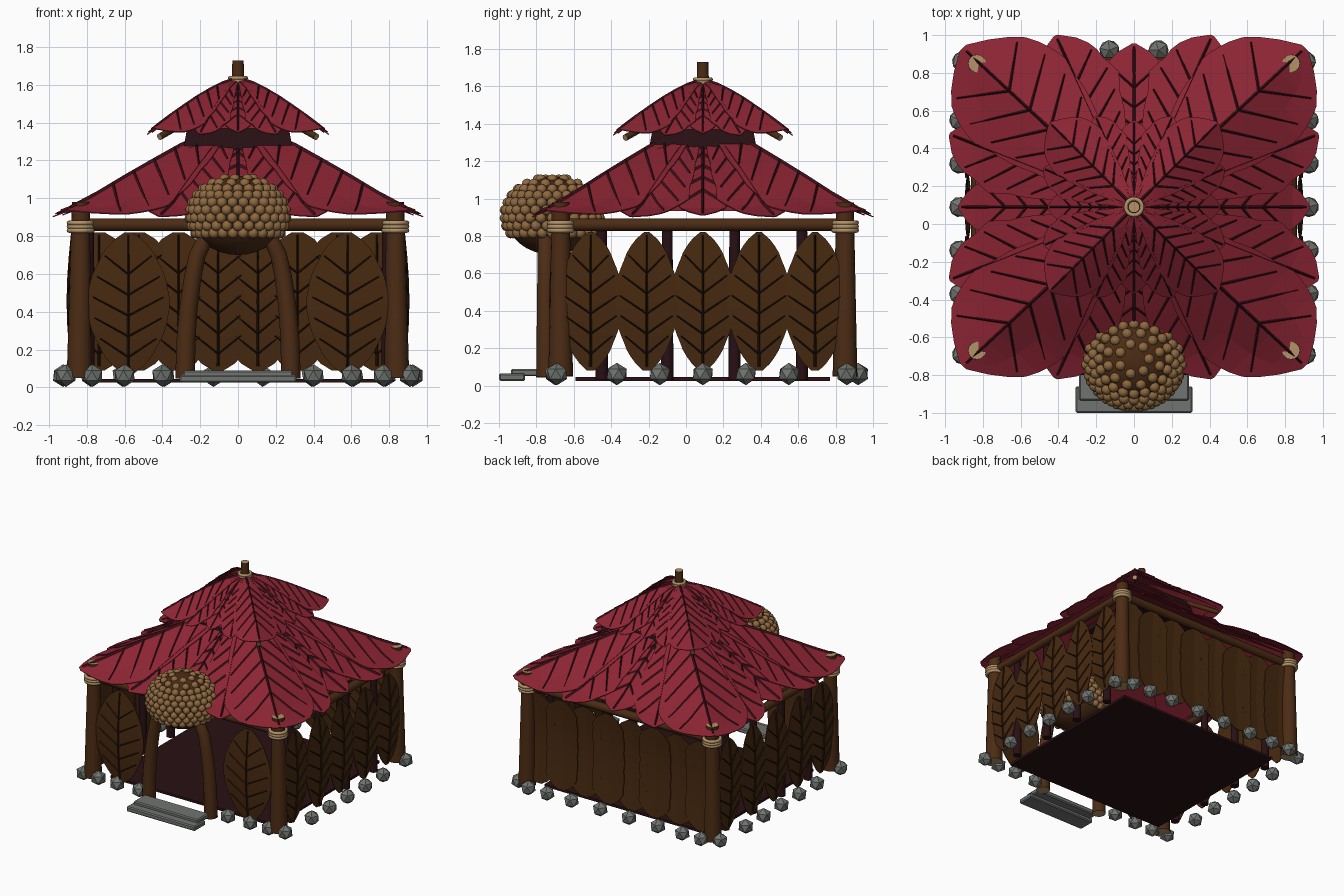
import bpy, bmesh, math
from mathutils import Vector, Matrix

if "Cube" in bpy.data.objects:
    bpy.data.objects.remove(bpy.data.objects["Cube"])

CY = 0.09  # hut centre in y


def mat(name, r, g, b):
    m = bpy.data.materials.new(name)
    m.diffuse_color = (r, g, b, 1)
    m.use_nodes = True
    m.node_tree.nodes["Principled BSDF"].inputs["Base Color"].default_value = m.diffuse_color
    return m


RED = mat("roof red", 0.26, 0.018, 0.033)
RED_VEIN = mat("roof vein", 0.05, 0.005, 0.009)
BROWN = mat("wall leaf brown", 0.062, 0.022, 0.005)
BROWN_VEIN = mat("wall vein", 0.022, 0.008, 0.002)
WOOD = mat("post wood", 0.072, 0.025, 0.007)
TAN = mat("rope tan", 0.45, 0.29, 0.14)
BEAD = mat("bead tan", 0.27, 0.14, 0.05)
STONE = mat("stone grey", 0.16, 0.175, 0.16)
DARK = mat("dark maroon", 0.021, 0.005, 0.007)


def finish(name, bm, mats, smooth=None):
    me = bpy.data.meshes.new(name)
    bm.to_mesh(me)
    bm.free()
    ob = bpy.data.objects.new(name, me)
    bpy.context.collection.objects.link(ob)
    for m in mats:
        me.materials.append(m)
    if smooth:
        bpy.ops.object.select_all(action='DESELECT')
        ob.select_set(True)
        bpy.context.view_layer.objects.active = ob
        bpy.ops.object.shade_smooth_by_angle(angle=math.radians(smooth))
    return ob


def interp(keys, x):
    for (a, p), (b, q) in zip(keys, keys[1:]):
        if x <= b:
            return p + (q - p) * (x - a) / (b - a)
    return keys[-1][1]


def rod(bm, p, q, r1, r2, sides=16):
    """Tapered rod; end caps get material 1."""
    p, q = Vector(p), Vector(q)
    d = q - p
    M = Matrix.Translation((p + q) / 2) @ d.to_track_quat('Z', 'Y').to_matrix().to_4x4()
    vs = bmesh.ops.create_cone(bm, cap_ends=True, segments=sides, radius1=r1, radius2=r2,
                               depth=d.length, matrix=M)['verts']
    for f in {f for v in vs for f in v.link_faces}:
        f.material_index = 1 if len(f.verts) == sides else 0


def ring(bm, c, R, r, n=20, k=8):
    g = [[bm.verts.new((c[0] + (R + r * math.cos(b)) * math.cos(a), c[1] + (R + r * math.cos(b)) * math.sin(a),
                        c[2] + r * math.sin(b))) for b in [j * math.tau / k for j in range(k)]]
         for a in [i * math.tau / n for i in range(n)]]
    for i in range(n):
        for j in range(k):
            i2, j2 = (i + 1) % n, (j + 1) % k
            bm.faces.new((g[i][j], g[i2][j], g[i2][j2], g[i][j2]))


def box(bm, x0, x1, y0, y1, z0, z1):
    M = Matrix.Translation(((x0 + x1) / 2, (y0 + y1) / 2, (z0 + z1) / 2)) @ Matrix.Diagonal((x1 - x0, y1 - y0, z1 - z0, 1))
    bmesh.ops.create_cube(bm, size=1, matrix=M)


def vein(bm, place, a, b, hw, h):
    """Raised ridge between two leaf-plane points."""
    a, b = Vector(a), Vector(b)
    side = Vector((-(b - a).y, (b - a).x)).normalized()
    rows = []
    for i in range(7):
        t = i / 6
        p, w = a.lerp(b, t), hw * (1 - 0.6 * t)
        rows.append([bm.verts.new(place(*(p + side * k * w), z)) for k, z in ((-1, 0), (0, h), (1, 0))])
    for r, s in zip(rows, rows[1:]):
        for j in (0, 1):
            bm.faces.new((r[j], s[j], s[j + 1], r[j + 1])).material_index = 1


def leaf(bm, L, keys, place, nv=5, hw=0.009, h=0.011, first=0.25):
    """Scalloped leaf blade with midrib and paired side veins."""
    def width(s):
        return interp(keys, s) * (0.97 + 0.05 * abs(math.sin(s * math.pi * nv)))
    rows = [[bm.verts.new(place(i / 20 * L, t * width(i / 20), 0)) for t in (-1, -.5, 0, .5, 1)]
            for i in range(21)]
    for r, s in zip(rows, rows[1:]):
        for j in range(4):
            bm.faces.new((r[j], s[j], s[j + 1], r[j + 1]))
    vein(bm, place, (0.03 * L, 0), (0.98 * L, 0), hw, h)
    for k in range(nv):
        s = first + (0.85 - first) * k / nv
        for sg in (-1, 1):
            e = min(s + 0.13, 0.96)
            vein(bm, place, (s * L, 0), (e * L, sg * 0.85 * width(e)), hw * 0.6, h * 0.8)


# roof tiers: square profile height against distance from centre
LOW = [(0, 1.40), (0.3, 1.26), (0.55, 1.12), (0.75, 1.0), (0.84, 0.945), (1.0, 0.885)]
TOP = [(0, 1.62), (0.1, 1.585), (0.2, 1.53), (0.34, 1.435), (0.5, 1.315)]
CORNER = [(0, .02), (.4, .19), (.65, .265), (.82, .245), (.93, .135), (1, .02)]
MID = [(0, .01), (.4, .13), (.7, .21), (.88, .15), (.96, .08), (1, .01)]


def roof_tier(name, prof, size, ys, lift, vw):
    bm = bmesh.new()
    for q in range(4):
        for ang, L, keys, off in ((0, .93, MID, 0), (23, 1.06, MID, lift), (-23, 1.06, MID, lift),
                                  (45, 1.28, CORNER, 2 * lift)):
            a = math.radians(ang + 90 * q)

            def place(u, v, h):
                x, y = u * math.cos(a) - v * math.sin(a), u * math.sin(a) + v * math.cos(a)
                return (x, CY + y * ys, interp(prof, max(abs(x), abs(y))) + off + h)
            L *= size
            leaf(bm, L, [(s, w * L) for s, w in keys], place, 5, vw, vw * 1.2)
    ob = finish(name, bm, [RED, RED_VEIN])
    sol = ob.modifiers.new("thickness", 'SOLIDIFY')
    sol.thickness, sol.offset = 0.006, 0
    # closed thatch layer under the leaves
    bm = bmesh.new()
    loops = [[bm.verts.new((sx * r * size, CY + sy * r * size * ys, interp(prof, r * size) - 0.012))
              for sx, sy in ((-1, -1), (1, -1), (1, 1), (-1, 1))] for r in (0.02, .2, .3, .45, .55, .75, .84)]
    for r, s in zip(loops, loops[1:]):
        for j in range(4):
            bm.faces.new((r[j], s[j], s[(j + 1) % 4], r[(j + 1) % 4]))
    finish(name + "_thatch", bm, [RED])


roof_tier("lower_roof_leaves", LOW, 1.0, 0.93, 0.01, 0.010)
roof_tier("upper_roof_leaves", TOP, 0.49, 1.0, 0.008, 0.007)

# dark neck between the tiers
bm = bmesh.new()
bmesh.ops.create_cone(bm, cap_ends=True, segments=4, radius1=0.30 * 2 ** .5, radius2=0.26 * 2 ** .5, depth=0.22,
                      matrix=Matrix.Translation((0, CY, 1.31)) @ Matrix.Rotation(math.pi / 4, 4, 'Z'))
finish("roof_neck", bm, [DARK])

# corner posts, beams, upper rafters, finial and rope bindings
posts, beams, ropes = bmesh.new(), bmesh.new(), bmesh.new()
for sx in (-1, 1):
    for sy in (-1, 1):
        x, y = 0.84 * sx, CY + 0.76 * sy
        rod(posts, (x, y, 0.05), (x * 0.99, y, 0.98), 0.066, 0.047)
        for z in (0.83, 0.85, 0.87):
            ring(ropes, (x * 0.99, y, z), 0.062, 0.013)
        rod(beams, (0, CY, 1.56), (0.415 * sx, CY + 0.415 * sy, 1.325), 0.02, 0.018, 10)
    rod(beams, (0.83 * sx, CY - 0.76, 0.86), (0.83 * sx, CY + 0.76, 0.86), 0.033, 0.033, 12)
    rod(beams, (-0.83, CY + 0.76 * sx, 0.86), (0.83, CY + 0.76 * sx, 0.86), 0.033, 0.033, 12)
rod(beams, (0, CY, 1.5), (0, CY, 1.73), 0.035, 0.03)
for z in (1.62, 1.637):
    ring(ropes, (0, CY, z), 0.043, 0.011)
finish("corner_posts", posts, [WOOD, TAN], 40)
finish("beams_and_finial", beams, [WOOD, TAN], 40)
finish("rope_bindings", ropes, [TAN], 60)

# wall leaves
WALL = [(0, .02), (.06, .065), (.18, .12), (.4, .168), (.6, .168), (.82, .12), (.94, .065), (1, .015)]
BLUNT = [(0, .03), (.06, .10), (.15, .14), (.85, .14), (.94, .10), (1, .03)]


def wall(name, axis, at, out, centres, scale, keys, z0):
    bm = bmesh.new()
    for i, c in enumerate(centres):
        def place(u, v, h):
            d = at + out * (h + 0.025 * math.sin(math.pi * u / 0.75) - 0.25 * abs(v) * 0.3 + 0.005 * (i % 2))
            return (d, c + v, z0 + u) if axis == 'x' else (c + v, d, z0 + u)
        leaf(bm, 0.82 - z0, [(s, w * scale) for s, w in keys], place, 5, 0.006, 0.009, 0.12)
    ob = finish(name, bm, [BROWN, BROWN_VEIN])
    sol = ob.modifiers.new("thickness", 'SOLIDIFY')
    sol.thickness, sol.offset = 0.006, 0


for nm, s in (("left", -1), ("right", 1)):
    wall(nm + "_wall_leaves", 'x', 0.865 * s, s, [CY + 0.3 * k for k in (-2, -1, 0, 1, 2)], 1, WALL, 0.08)
wall("front_wall_leaves", 'y', -0.69, -1, [-0.58, 0.58], 1.28, WALL, 0.07)
wall("back_wall_leaves", 'y', 0.86, -1, [-0.735 + 0.21 * k for k in range(8)], 1, BLUNT, 0.09)

# dark inner wall poles and floor
bm = bmesh.new()
for s in (-1, 1):
    for y in (-0.45, -0.10, 0.26, 0.62):
        rod(bm, (0.79 * s, y, 0.03), (0.79 * s, y, 0.87), 0.033, 0.028, 10)
finish("inner_wall_poles", bm, [DARK, DARK], 40)
bm = bmesh.new()
box(bm, -0.74, 0.74, CY - 0.68, CY + 0.68, 0.025, 0.045)
finish("floor", bm, [DARK])

# ring of low-poly stones
bm = bmesh.new()
spots = [(s * 0.925, CY + 0.23 * k) for s in (-1, 1) for k in (-2, -1, 0, 1, 2)]
spots += [(s * x, 0.92) for s in (-1, 1) for x in (0.13, 0.39, 0.61, 0.78)]
spots += [(s * x, -0.70) for s in (-1, 1) for x in (0.40, 0.60, 0.77)]
spots += [(s * 0.91, y) for s in (-1, 1) for y in (-0.69, 0.86)]
for i, (x, y) in enumerate(spots):
    bmesh.ops.create_icosphere(bm, subdivisions=1, radius=0.06,
                               matrix=Matrix.Translation((x, y, 0.062)) @ Matrix.Rotation(i * 1.3, 4, 'Z'))
finish("foundation_stones", bm, [STONE])

# entrance steps
for nm, dims in (("lower_step", (-0.31, 0.31, -1.0, -0.86, 0.025, 0.065)),
                 ("upper_step", (-0.29, 0.29, -0.935, -0.79, 0.05, 0.09))):
    bm = bmesh.new()
    box(bm, *dims)
    ob = finish(nm, bm, [STONE])
    ob.modifiers.new("edge", 'BEVEL').width = 0.008

# curved door posts
for nm, s in (("left", -1), ("right", 1)):
    bm = bmesh.new()
    path = [(.28, .045), (.275, .25), (.262, .42), (.24, .58), (.215, .70), (.17, .79), (.10, .84)]
    rows = []
    for i, (x, z) in enumerate(path):
        x0, z0 = path[max(i - 1, 0)]
        x1, z1 = path[min(i + 1, len(path) - 1)]
        n = Vector((z1 - z0, 0, x0 - x1)).normalized()
        r = 0.052 - 0.002 * i
        rows.append([bm.verts.new(Vector((s * (x + n.x * r * math.cos(a)), -0.75 + r * math.sin(a),
                                          z + n.z * r * math.cos(a)))) for a in [k * math.tau / 14 for k in range(14)]])
    for r, q in zip(rows, rows[1:]):
        for j in range(14):
            bm.faces.new((r[j], r[(j + 1) % 14], q[(j + 1) % 14], q[j]))
    bm.faces.new(rows[0]).material_index = 1
    bmesh.ops.recalc_face_normals(bm, faces=bm.faces[:])
    finish(nm + "_door_post", bm, [WOOD, TAN], 50)

# beaded dome over the door
C = Vector((0, -0.715, 0.91))
bm = bmesh.new()
bmesh.ops.create_uvsphere(bm, u_segments=28, v_segments=16, radius=1,
                          matrix=Matrix.Translation(C) @ Matrix.Diagonal((0.25, 0.25, 0.21, 1)))
finish("dome_core", bm, [WOOD], 60)
bm = bmesh.new()
for k, (lat, n) in enumerate([(-28, 26), (-16, 26), (-4, 26), (8, 26), (20, 26), (32, 26), (44, 20), (57, 12), (72, 7)]):
    la = math.radians(lat)
    for i in range(n):
        a = (i + 0.5 * (k % 2)) * math.tau / n
        p = C + Vector((0.255 * math.cos(la) * math.cos(a), 0.255 * math.cos(la) * math.sin(a), 0.20 * math.sin(la)))
        bmesh.ops.create_icosphere(bm, subdivisions=2, radius=0.029, matrix=Matrix.Translation(p))
finish("dome_beads", bm, [BEAD], 60)
